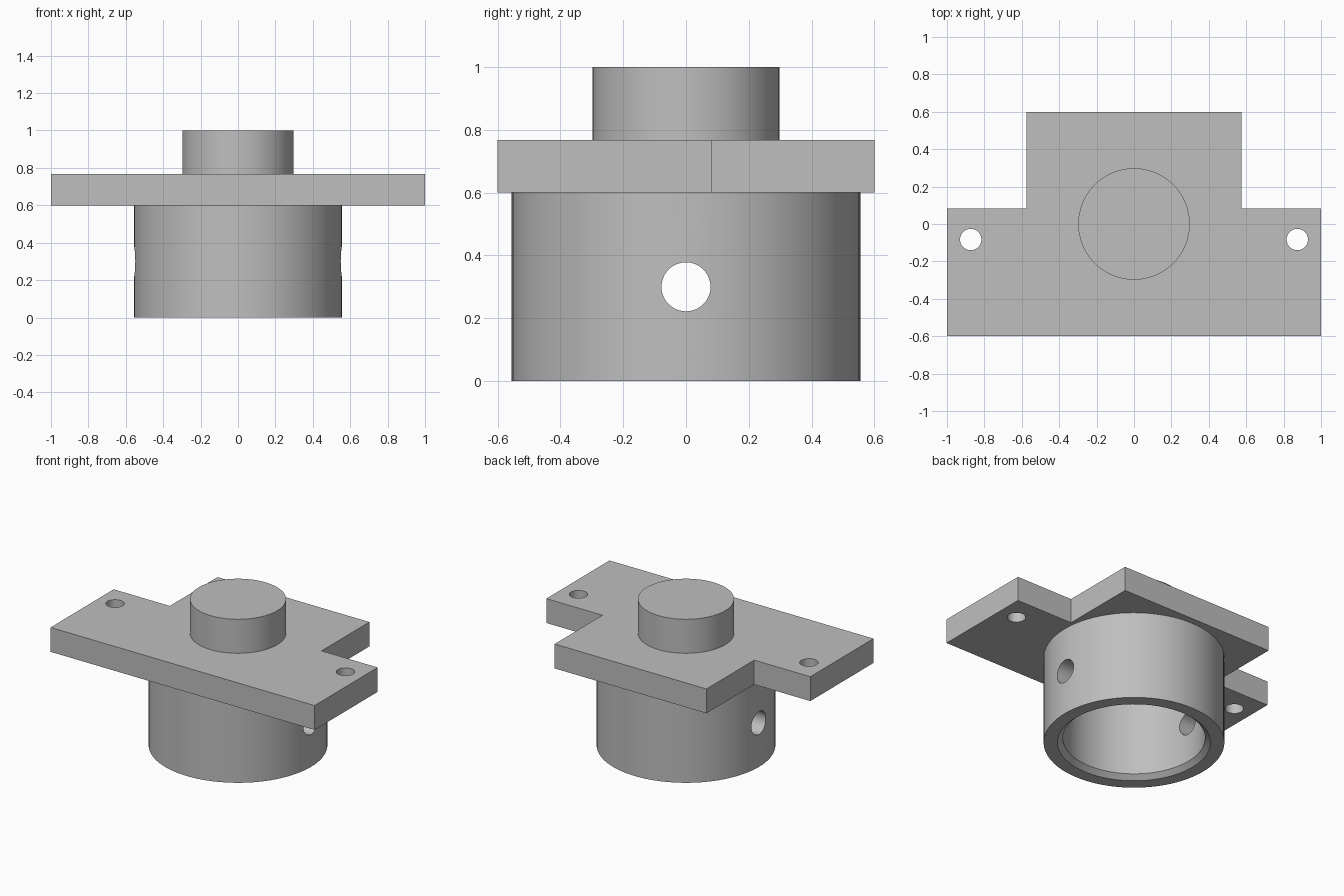
import bpy, bmesh, math
from mathutils import Matrix

if "Cube" in bpy.data.objects:
    bpy.data.objects.remove(bpy.data.objects["Cube"])

grey = bpy.data.materials.new("plain_grey")
grey.use_nodes = True
colour = (0.52, 0.52, 0.52, 1)
grey.diffuse_color = colour
grey.node_tree.nodes["Principled BSDF"].inputs["Base Color"].default_value = colour

SEGMENTS = 96
PLATE_BOTTOM, PLATE_TOP = 0.6, 0.767
SINK = 0.02  # overlap that seats each round part in the plate


def add_object(name, bm):
    bmesh.ops.recalc_face_normals(bm, faces=bm.faces)
    mesh = bpy.data.meshes.new(name)
    bm.to_mesh(mesh)
    bm.free()
    mesh.materials.append(grey)
    obj = bpy.data.objects.new(name, mesh)
    bpy.context.collection.objects.link(obj)
    return obj


def cylinder(name, radius, length, centre, axis="Z"):
    bm = bmesh.new()
    turn = Matrix.Rotation(math.pi / 2, 4, "Y") if axis == "X" else Matrix()
    bmesh.ops.create_cone(bm, cap_ends=True, segments=SEGMENTS, radius1=radius,
                          radius2=radius, depth=length,
                          matrix=Matrix.Translation(centre) @ turn)
    return add_object(name, bm)


def select_only(obj):
    bpy.ops.object.select_all(action="DESELECT")
    obj.select_set(True)
    bpy.context.view_layer.objects.active = obj


def cut(obj, cutter):
    cutter.hide_render = True
    mod = obj.modifiers.new("hole", "BOOLEAN")
    mod.operation = "DIFFERENCE"
    mod.solver = "EXACT"
    mod.object = cutter
    select_only(obj)
    bpy.ops.object.modifier_apply(modifier=mod.name)
    bpy.data.objects.remove(cutter)


def smooth(obj):
    select_only(obj)
    bpy.ops.object.shade_smooth_by_angle(angle=math.radians(30))


# T-shaped mounting plate
half = [(1, -0.6), (1, 0.083), (0.575, 0.083), (0.575, 0.6)]
outline = half + [(-x, y) for x, y in reversed(half)]
bm = bmesh.new()
face = bm.faces.new([bm.verts.new((x, y, PLATE_BOTTOM)) for x, y in outline])
top = bmesh.ops.extrude_face_region(bm, geom=[face])["geom"]
bmesh.ops.translate(bm, vec=(0, 0, PLATE_TOP - PLATE_BOTTOM),
                    verts=[v for v in top if isinstance(v, bmesh.types.BMVert)])
plate = add_object("mounting_plate", bm)

# Bolt hole in each ear
for side in (-1, 1):
    cut(plate, cylinder("bolt_hole_cutter", 0.057, 1, (side * 0.873, -0.083, 0.7)))
smooth(plate)

# Hollow collar with a chamfered mouth
collar_top = PLATE_BOTTOM + SINK
profile = [(0.47, 0), (0.555, 0), (0.555, collar_top), (0.437, collar_top), (0.437, 0.03)]
bm = bmesh.new()
verts = [bm.verts.new((r, 0, z)) for r, z in profile]
edges = [bm.edges.new((v, verts[i - 1])) for i, v in enumerate(verts)]
bmesh.ops.spin(bm, geom=verts + edges, cent=(0, 0, 0), axis=(0, 0, 1),
               angle=math.tau, steps=SEGMENTS, use_merge=True)
bmesh.ops.remove_doubles(bm, verts=bm.verts, dist=0.0001)
collar = add_object("collar", bm)

# Cross hole through both collar walls
cut(collar, cylinder("cross_hole_cutter", 0.078, 2, (0, 0, 0.3), "X"))
smooth(collar)

# Solid round boss on top
boss_bottom = PLATE_TOP - SINK
boss = cylinder("boss", 0.298, 1 - boss_bottom, (0, 0, (1 + boss_bottom) / 2))
smooth(boss)
